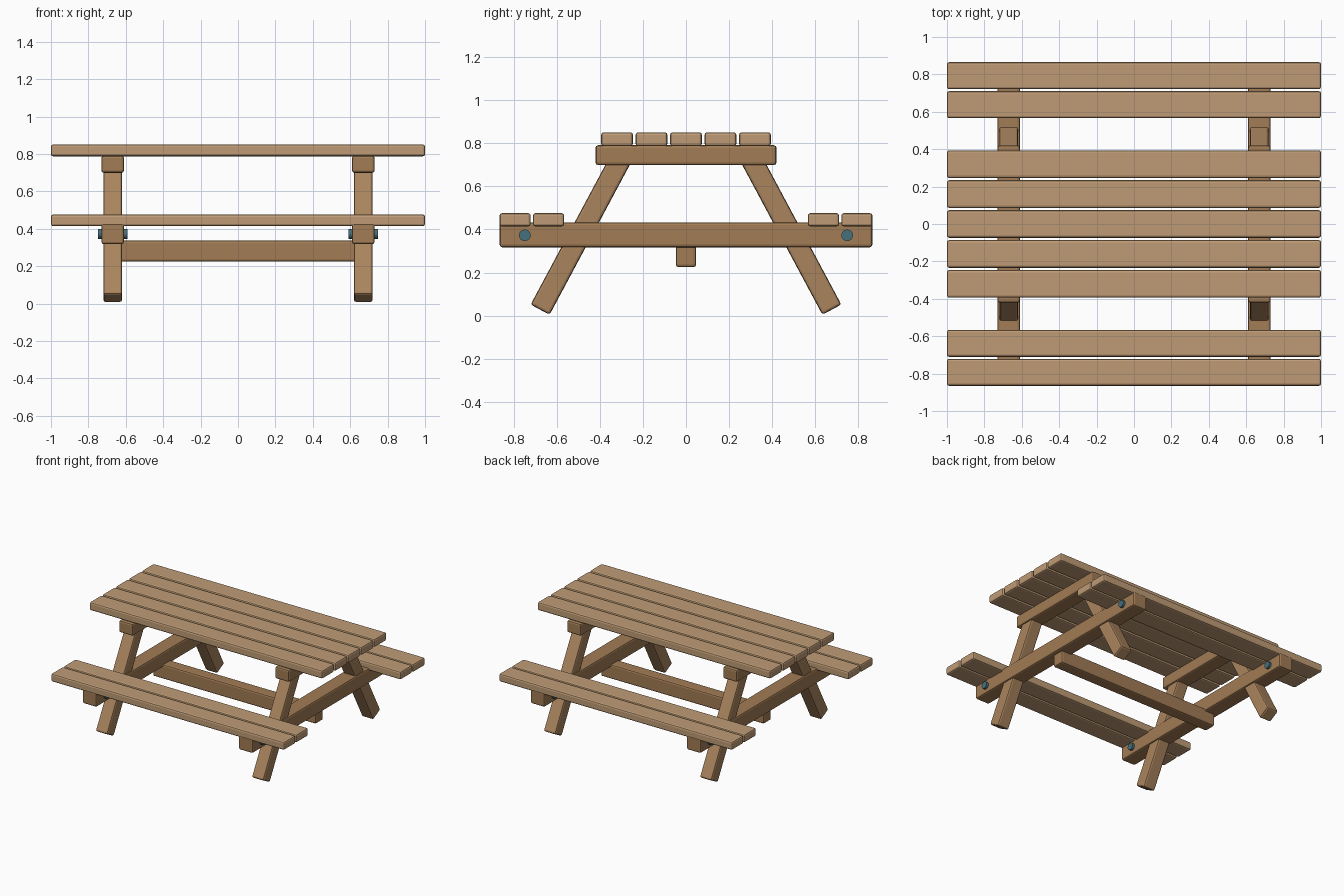
import bpy
import math
from mathutils import Vector

if "Cube" in bpy.data.objects:
    bpy.data.objects.remove(bpy.data.objects["Cube"])


def material(name, rgb):
    m = bpy.data.materials.new(name)
    m.diffuse_color = (*rgb, 1)
    m.use_nodes = True
    m.node_tree.nodes["Principled BSDF"].inputs["Base Color"].default_value = m.diffuse_color
    return m


PLANK = material("plank_wood", (0.52, 0.33, 0.18))
FRAME = material("frame_wood", (0.36, 0.20, 0.09))
LEG = material("leg_wood", (0.40, 0.23, 0.11))
STEEL = material("bolt_steel", (0.06, 0.16, 0.20))


def board(name, loc, size, mat, tilt=0.0):
    """Bevelled timber, optionally tilted about x."""
    bpy.ops.mesh.primitive_cube_add(size=1, location=loc, rotation=(tilt, 0, 0))
    ob = bpy.context.object
    ob.name = name
    ob.scale = size
    bpy.ops.object.transform_apply(location=False, rotation=False, scale=True)
    ob.data.materials.append(mat)
    bevel = ob.modifiers.new("bevel", 'BEVEL')
    bevel.width = 0.012
    bevel.segments = 2
    return ob


# Table top planks
for i in range(5):
    board(f"top_plank_{i + 1}", (0, (i - 2) * 0.16, 0.819), (2, 0.148, 0.064), PLANK)

# Bench planks, two each side
for side, s in (("front", -1), ("back", 1)):
    for label, y in (("inner", 0.638), ("outer", 0.793)):
        board(f"{side}_bench_{label}_plank", (0, s * y, 0.445), (2, 0.145, 0.062), PLANK)

# Two end frames: beams, splayed legs, bolts
for end, e in (("left", -1), ("right", 1)):
    x = e * 0.67
    board(f"{end}_bench_beam", (x, 0, 0.375), (0.12, 1.73, 0.115), FRAME)
    board(f"{end}_top_beam", (x, 0, 0.745), (0.12, 0.84, 0.092), FRAME)
    for side, s in (("front", -1), ("back", 1)):
        foot = Vector((x, s * 0.677, 0.028))
        head = Vector((x, s * 0.297, 0.738))
        d = head - foot
        board(f"{end}_{side}_leg", (foot + head) / 2, (0.10, 0.10, d.length), LEG,
              math.atan2(-d.y, d.z))
        bpy.ops.mesh.primitive_cylinder_add(vertices=16, radius=0.027, depth=0.156,
                                            location=(x, s * 0.748, 0.373),
                                            rotation=(0, math.pi / 2, 0))
        bolt = bpy.context.object
        bolt.name = f"{end}_{side}_bolt"
        bolt.data.materials.append(STEEL)
        bpy.ops.object.shade_smooth_by_angle(angle=math.radians(35))

# Stretcher joining the end frames
board("stretcher", (0, 0, 0.281), (1.40, 0.094, 0.112), FRAME)
